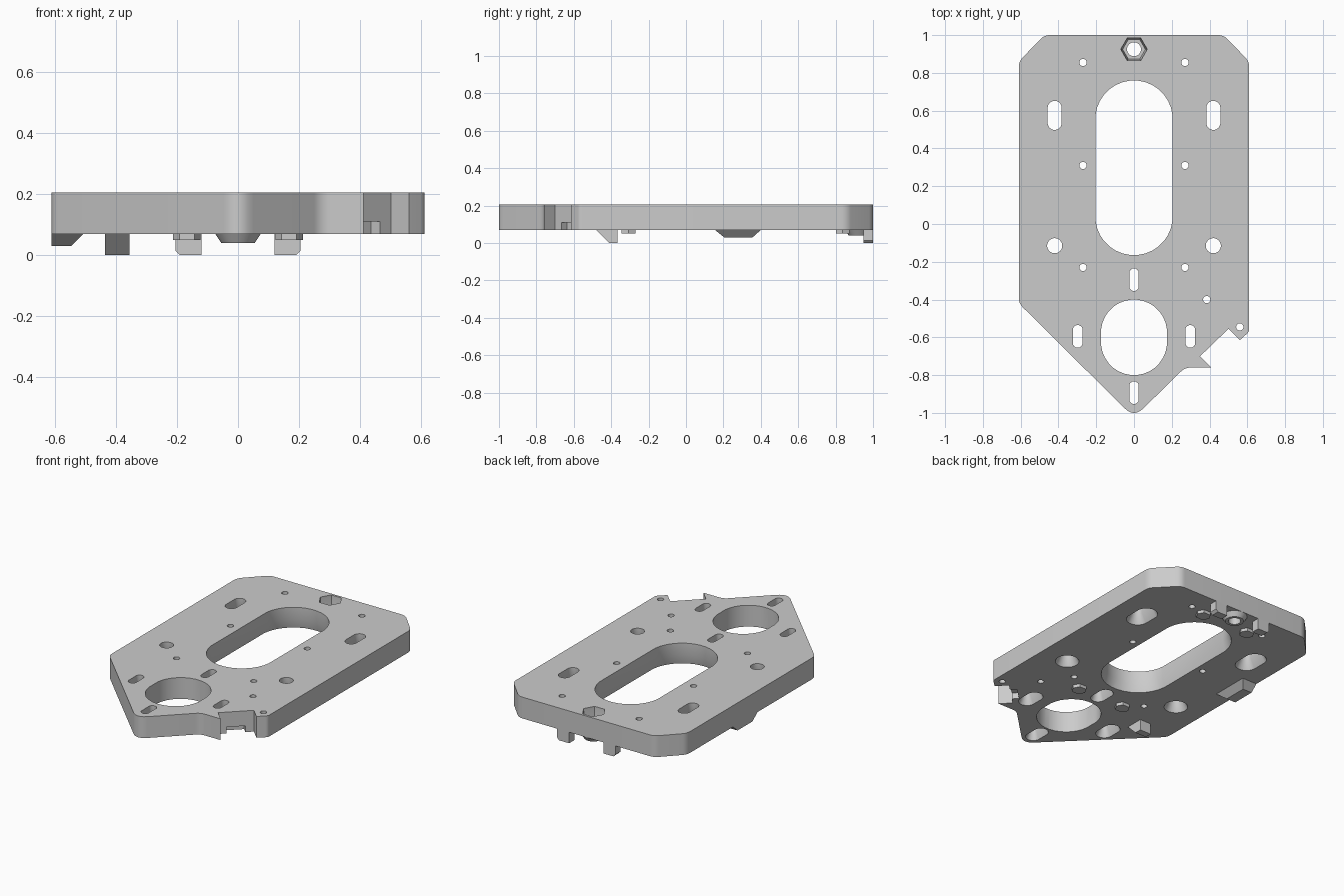
import bpy, bmesh
from math import pi, cos, sin
from mathutils import Vector

if "Cube" in bpy.data.objects:
    bpy.data.objects.remove(bpy.data.objects["Cube"])

Z0, Z1 = 0.07, 0.205  # underside and top of the plate


def loft(bm, rings, closed=False):
    """Skin equal-length rings of 3D points; cap the ends or close into a loop."""
    vs = [[bm.verts.new(p) for p in r] for r in rings]
    n = len(vs[0])
    pairs = list(zip(vs, vs[1:])) + ([(vs[-1], vs[0])] if closed else [])
    for a, b in pairs:
        for i in range(n):
            j = (i + 1) % n
            bm.faces.new((a[i], a[j], b[j], b[i]))
    if not closed:
        bm.faces.new(vs[0][::-1])
        bm.faces.new(vs[-1])


def finish(bm, name, smooth=True):
    bmesh.ops.recalc_face_normals(bm, faces=bm.faces[:])
    me = bpy.data.meshes.new(name)
    bm.to_mesh(me)
    bm.free()
    ob = bpy.data.objects.new(name, me)
    bpy.context.collection.objects.link(ob)
    if smooth:
        shade(ob)
    return ob


def activate(ob):
    bpy.ops.object.select_all(action='DESELECT')
    ob.select_set(True)
    bpy.context.view_layer.objects.active = ob


def shade(ob):
    activate(ob)
    bpy.ops.object.shade_smooth_by_angle(angle=pi / 6)


def at(pts, z):
    return [(x, y, z) for x, y in pts]


def rect(x0, x1, y0, y1):
    return [(x0, y0), (x1, y0), (x1, y1), (x0, y1)]


def slot(cx, cy, r, h=0.0, n=32):
    """Circle stretched by h up and down along y."""
    pts = []
    for i in range(n):
        a = 2 * pi * (i + 0.5) / n
        pts.append((cx + r * cos(a), cy + r * sin(a) + (h if sin(a) > 0 else -h)))
    return pts


def rounded(corners, seg=6):
    """Polygon with rounded corners; each corner is (x, y, tangent length)."""
    out = []
    for i, (x, y, t) in enumerate(corners):
        p = Vector((x, y))
        if t == 0:
            out.append((x, y))
            continue
        prv = Vector(corners[i - 1][:2])
        nxt = Vector(corners[(i + 1) % len(corners)][:2])
        a = p + (prv - p).normalized() * t
        b = p + (nxt - p).normalized() * t
        for k in range(seg + 1):
            s = k / seg
            q = a * (1 - s) ** 2 + p * 2 * s * (1 - s) + b * s ** 2
            out.append((q.x, q.y))
    return out


def cut(ob, bm):
    cutter = finish(bm, "cutter", False)
    cutter.hide_render = True
    mod = ob.modifiers.new("cut", 'BOOLEAN')
    mod.operation, mod.solver, mod.object = 'DIFFERENCE', 'EXACT', cutter
    activate(ob)
    bpy.ops.object.modifier_apply(modifier=mod.name)
    bpy.data.objects.remove(cutter)


# Base plate outline with the notch in the front right edge
outline = rounded([
    (-0.61, 0.86, .03), (-0.61, -0.42, .03), (0, -1.025, .07), (0.27, -0.76, .03),
    (0.41, -0.76, 0), (0.35, -0.70, 0), (0.50, -0.555, 0), (0.56, -0.615, 0),
    (0.61, -0.57, .015), (0.61, 0.86, .03), (0.475, 1.0, .03), (-0.475, 1.0, .03)])
bm = bmesh.new()
loft(bm, [at(outline, Z0), at(outline, Z1)])
plate = finish(bm, "base_plate", False)

# Through holes: x, y, radius, half stretch, flare on the underside
holes = [(0, 0.2975, 0.205, 0.2575, 0.015), (0, -0.60, 0.175, 0.025, 0),
         (0, -0.295, 0.025, 0.035, 0.02), (0, -0.893, 0.025, 0.035, 0.02),
         (0, 0.925, 0.037, 0, 0), (0.385, -0.40, 0.019, 0, 0), (0.56, -0.545, 0.019, 0, 0)]
for s in (-1, 1):
    holes += [(s * 0.42, 0.575, 0.037, 0.04, 0.03), (s * 0.42, -0.115, 0.04, 0, 0.03),
              (s * 0.298, -0.595, 0.026, 0.034, 0.025)]
    holes += [(s * 0.27, y, 0.019, 0, 0) for y in (0.855, 0.31, -0.23)]
bm = bmesh.new()
for x, y, r, h, f in holes:
    if f:
        wide = slot(x, y, r + f, h)
        rings = [at(wide, 0.03), at(wide, Z0), at(slot(x, y, r, h), Z0 + 0.06)]
    else:
        rings = [at(slot(x, y, r, h), 0.03)]
    loft(bm, rings + [at(slot(x, y, r, h), 0.25)])
cut(plate, bm)

# Tapered hexagonal nut pocket and low slot in the notch wall
bm = bmesh.new()
hexa = lambda r, z: [(r * cos(i * pi / 3), 0.925 + r * sin(i * pi / 3), z) for i in range(6)]
loft(bm, [hexa(0.06, 0.125), hexa(0.07, 0.19), hexa(0.07, 0.25)])
low = [(0.395, -0.675), (0.475, -0.60), (0.435, -0.56), (0.355, -0.635)]
loft(bm, [at(low, 0.03), at(low, 0.11)])
cut(plate, bm)
shade(plate)

# Conical boss with bore under the nut pocket
bm = bmesh.new()
ring = lambda r, z: at(slot(0, 0.925, r), z)
loft(bm, [ring(0.075, Z0), ring(0.055, 0.04), ring(0.037, 0.04), ring(0.037, Z0)], True)
finish(bm, "nut_boss")

# Chamfered pads and back tabs on both sides
for s, side in ((-1, "left"), (1, "right")):
    for y, end in ((-0.307, "front"), (0.838, "back")):
        x = s * 0.167
        pad = [(x - .045, y), (x - .025, y - .037), (x + .025, y - .037),
               (x + .045, y), (x + .025, y + .037), (x - .025, y + .037)]
        bm = bmesh.new()
        loft(bm, [at(pad, 0.05), at(pad, Z0)])
        finish(bm, f"{side}_{end}_pad")
    tab = [(s * x, z) for x, z in ((.12, Z0), (.12, 0), (.19, 0), (.205, .015), (.205, Z0))]
    bm = bmesh.new()
    loft(bm, [[(x, y, z) for x, z in tab] for y in (0.948, 1.0)])
    finish(bm, f"{side}_back_tab")

# Sloped hook under the front left
bm = bmesh.new()
hook = [(-0.48, Z0), (-0.41, 0), (-0.365, 0), (-0.365, Z0)]
loft(bm, [[(x, y, z) for y, z in hook] for x in (-0.435, -0.355)])
finish(bm, "front_hook")

# Tapered lug on the left edge
bm = bmesh.new()
loft(bm, [at(rect(-0.61, -0.545, 0.205, 0.355), 0.03), at(rect(-0.61, -0.505, 0.155, 0.40), Z0)])
finish(bm, "side_lug")
